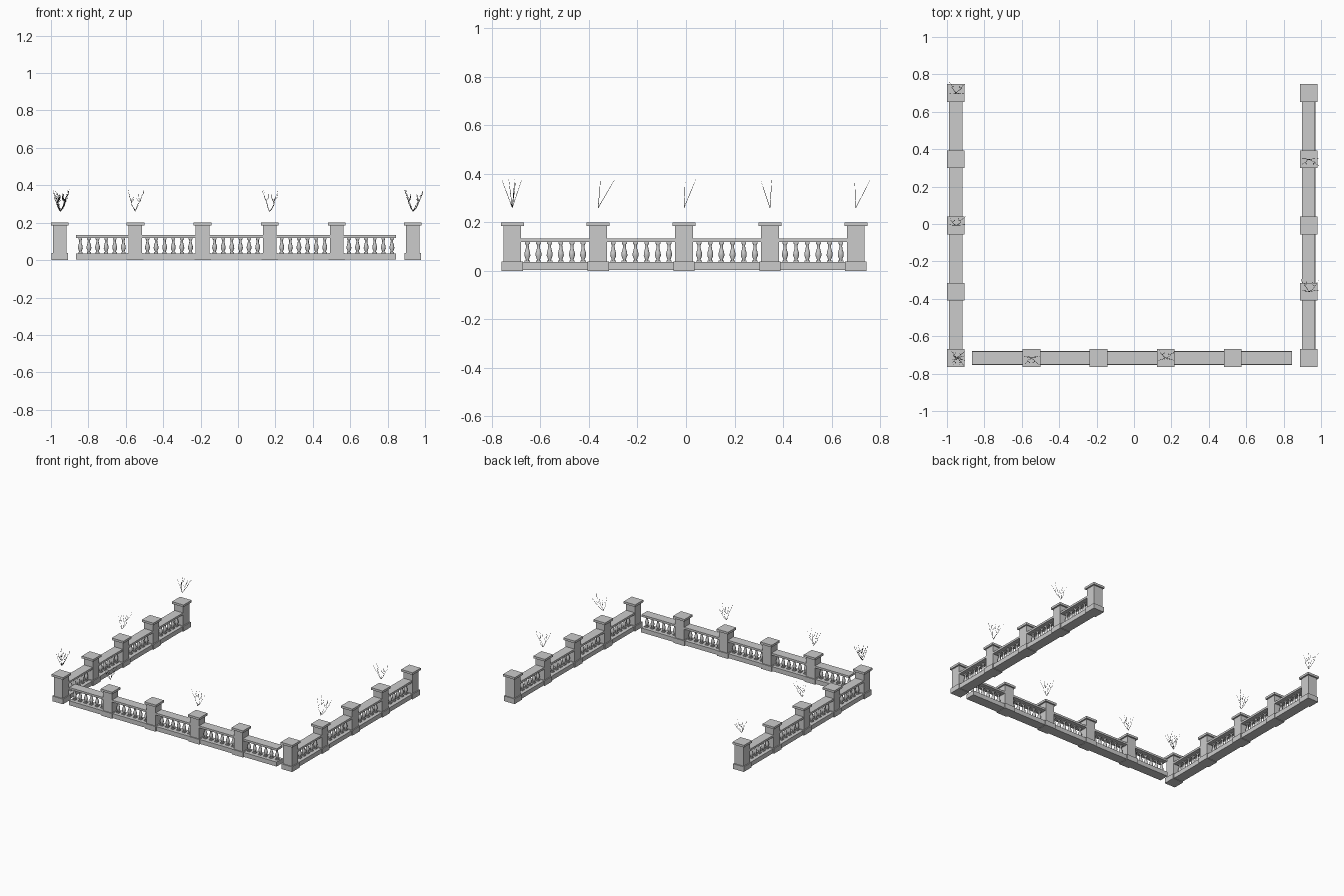
import bpy, bmesh, math, random
from mathutils import Matrix, Vector

if "Cube" in bpy.data.objects:
    bpy.data.objects.remove(bpy.data.objects["Cube"])
random.seed(4)


def material(name, rgb):
    m = bpy.data.materials.new(name)
    m.use_nodes = True
    m.diffuse_color = (*rgb, 1)
    m.node_tree.nodes["Principled BSDF"].inputs["Base Color"].default_value = (*rgb, 1)
    return m


stone = material("grey stone", (0.6, 0.6, 0.6))
twig = material("dark twig", (0.07, 0.07, 0.07))


def add_object(name, data, loc=(0, 0, 0)):
    ob = bpy.data.objects.new(name, data)
    ob.location = loc
    bpy.context.collection.objects.link(ob)
    return ob


def box(bm, size, centre):
    bmesh.ops.create_cube(bm, size=1, matrix=Matrix.Translation(centre) @ Matrix.Diagonal((*size, 1)))


def mesh_from(bm, name):
    me = bpy.data.meshes.new(name)
    bm.to_mesh(me)
    bm.free()
    me.materials.append(stone)
    return me


# Post: plinth, shaft and flat cap
bm = bmesh.new()
for width, low, high in [(0.088, 0, 0.038), (0.073, 0.038, 0.184), (0.095, 0.184, 0.2)]:
    box(bm, (width, width, high - low), (0, 0, (low + high) / 2))
post_mesh = mesh_from(bm, "post")

# Baluster: turned vase between two square blocks
profile = [(0.006, 0.042), (0.007, 0.048), (0.013, 0.063), (0.012, 0.075),
           (0.007, 0.092), (0.006, 0.104), (0.009, 0.112)]
bm = bmesh.new()
rings = []
for r, z in profile:
    rings.append([bm.verts.new((r * math.cos(a * math.tau / 10), r * math.sin(a * math.tau / 10), z))
                  for a in range(10)])
for lower, upper in zip(rings, rings[1:]):
    for a in range(10):
        b = (a + 1) % 10
        bm.faces.new((lower[a], lower[b], upper[b], upper[a])).smooth = True
box(bm, (0.022, 0.022, 0.008), (0, 0, 0.039))
box(bm, (0.02, 0.02, 0.009), (0, 0, 0.1155))
baluster_mesh = mesh_from(bm, "baluster")


# Balustrade row: base, handrail, posts and six balusters in each gap
def row(name, start, end, posts, along, gap_centres):
    middle, length = (Vector(start) + Vector(end)) / 2, (Vector(end) - Vector(start)).length
    bm = bmesh.new()
    for width, low, high in [(0.074, 0.003, 0.036), (0.07, 0.119, 0.134)]:
        size = (length, width) if along.x else (width, length)
        box(bm, (*size, high - low), (0, 0, (low + high) / 2))
    add_object(name + "_base_and_rail", mesh_from(bm, name + "_rails"), middle)
    for p in posts:
        add_object(name + "_post", post_mesh, p)
    for c in gap_centres:
        for i in range(6):
            add_object(name + "_baluster", baluster_mesh, c + along * (i - 2.5) * 0.046)


PITCH, Y0, FRONT = 0.354, -0.008, -0.716
for side, x in (("right", -0.953), ("left", 0.934)):
    posts = [Vector((x, Y0 + i * PITCH, 0)) for i in range(-2, 3)]
    gaps = [(a + b) / 2 for a, b in zip(posts, posts[1:])]
    row(side, posts[0], posts[-1], posts, Vector((0, 1, 0)), gaps)

MID_X = -0.01
front_posts = [Vector((MID_X + i * 0.359, FRONT, 0)) for i in (-1.5, -0.5, 0.5, 1.5)]
front_gaps = [Vector((MID_X + i * 0.359, FRONT, 0)) for i in range(-2, 3)]
row("front", (MID_X - 0.855, FRONT, 0), (MID_X + 0.855, FRONT, 0),
    front_posts, Vector((1, 0, 0)), front_gaps)


# Bare twigs hovering over some posts: crooked stems in leaning planes
def twigs(x, y, leans, spreads):
    cu = bpy.data.curves.new("twigs", "CURVE")
    cu.dimensions = "3D"
    cu.bevel_depth = 0.0012
    cu.bevel_resolution = 0
    cu.materials.append(twig)

    def stem(points):
        s = cu.splines.new("POLY")
        s.points.add(len(points) - 1)
        for i, p in enumerate(points):
            s.points[i].co = (*p, 1)
            s.points[i].radius = 1 - 0.6 * i / len(points)

    for lean in leans:
        for spread in spreads:
            top = random.uniform(0.09, 0.12)
            pts = []
            for i in range(7):
                t = i / 6
                wob = random.uniform(-0.005, 0.005) if i else 0
                pts.append(Vector((spread * t ** 0.8 + wob, lean * t * top / 0.12, top * t)))
            stem(pts)
            # side shoot
            k = pts[3]
            out = math.copysign(0.012, -spread)
            stem([k, k + Vector((out, lean * 0.12, 0.014)), k + Vector((out * 0.9, lean * 0.3, 0.036))])
    add_object("twigs", cu, (x, y, 0.26))


LEFT_X, RIGHT_X = 0.935, -0.95
PAIR = (-0.035, 0.045)
twigs(RIGHT_X, FRONT, (-0.045, -0.015, 0.015, 0.04), (-0.02, 0.045))
twigs(RIGHT_X, Y0, (0.005, 0.05), PAIR)
twigs(RIGHT_X, Y0 + 2 * PITCH, (-0.005, 0.062), PAIR)
twigs(-0.55, FRONT, (-0.045, 0.01), PAIR)
twigs(0.168, FRONT, (-0.015, 0.04), PAIR)
twigs(LEFT_X, Y0 - PITCH, (0.01, 0.07), (-0.04, 0.055))
twigs(LEFT_X, Y0 + PITCH, (-0.04, 0.008), (-0.04, 0.055))
